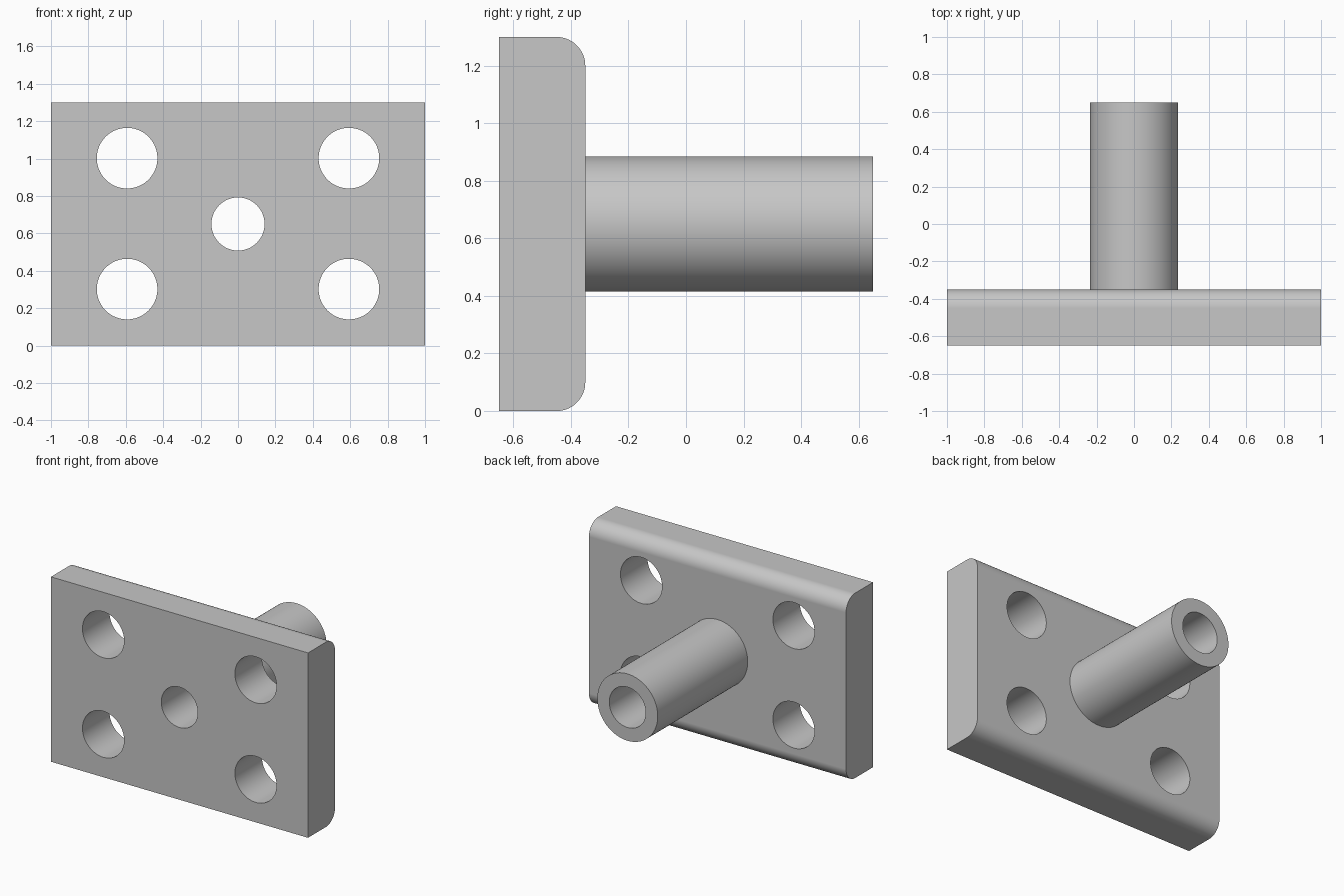
import bpy
import bmesh
import math
from mathutils import Matrix

cube = bpy.data.objects.get("Cube")
if cube:
    bpy.data.objects.remove(cube, do_unlink=True)

FRONT, BACK, END = -0.65, -0.35, 0.65
HEIGHT, MID = 1.3, 0.65
FILLET = 0.1

grey = bpy.data.materials.new("plain grey")
grey.use_nodes = True
colour = (0.57, 0.57, 0.57, 1)
grey.diffuse_color = colour
grey.node_tree.nodes["Principled BSDF"].inputs["Base Color"].default_value = colour


def add_object(name, bm):
    bmesh.ops.recalc_face_normals(bm, faces=bm.faces)
    mesh = bpy.data.meshes.new(name)
    bm.to_mesh(mesh)
    bm.free()
    mesh.materials.append(grey)
    obj = bpy.data.objects.new(name, mesh)
    bpy.context.collection.objects.link(obj)
    return obj


def rod(name, x, z, radius, y0, y1):
    """Cylinder lying along y."""
    bm = bmesh.new()
    place = Matrix.Translation((x, (y0 + y1) / 2, z)) @ Matrix.Rotation(math.pi / 2, 4, 'X')
    bmesh.ops.create_cone(bm, cap_ends=True, segments=96, radius1=radius,
                          radius2=radius, depth=y1 - y0, matrix=place)
    return add_object(name, bm)


def combine(target, other, operation):
    """Apply a boolean and drop the helper."""
    bpy.context.view_layer.objects.active = target
    mod = target.modifiers.new("combine", 'BOOLEAN')
    mod.operation = operation
    mod.solver = 'EXACT'
    mod.object = other
    bpy.ops.object.modifier_apply(modifier=mod.name)
    bpy.data.objects.remove(other, do_unlink=True)


# Plate: side profile with rounded back edges, extruded across x
profile = [(FRONT, HEIGHT), (FRONT, 0)]
for centre_z, start in ((FILLET, -90), (HEIGHT - FILLET, 0)):
    for i in range(17):
        a = math.radians(start + 90 * i / 16)
        profile.append((BACK - FILLET + FILLET * math.cos(a),
                        centre_z + FILLET * math.sin(a)))
bm = bmesh.new()
face = bm.faces.new([bm.verts.new((-1, y, z)) for y, z in profile])
ext = bmesh.ops.extrude_face_region(bm, geom=[face])
bmesh.ops.translate(bm, vec=(2, 0, 0),
                    verts=[v for v in ext["geom"] if isinstance(v, bmesh.types.BMVert)])
plate = add_object("mounting_plate_with_tube", bm)

# Tube joined to the back of the plate
combine(plate, rod("tube", 0, MID, 0.235, BACK - 0.1, END), 'UNION')

# Central bore and four bolt holes
combine(plate, rod("bore", 0, MID, 0.142, FRONT - 0.1, END + 0.1), 'DIFFERENCE')
for x in (-0.593, 0.593):
    for z in (0.302, 1.002):
        combine(plate, rod("bolt_hole", x, z, 0.162, FRONT - 0.1, BACK + 0.1), 'DIFFERENCE')

# Smooth curved walls, crisp edges, flat large faces
bpy.ops.object.select_all(action='DESELECT')
plate.select_set(True)
bpy.context.view_layer.objects.active = plate
bpy.ops.object.shade_smooth_by_angle(angle=math.radians(30))
weighted = plate.modifiers.new("weighted normals", 'WEIGHTED_NORMAL')
weighted.keep_sharp = True
